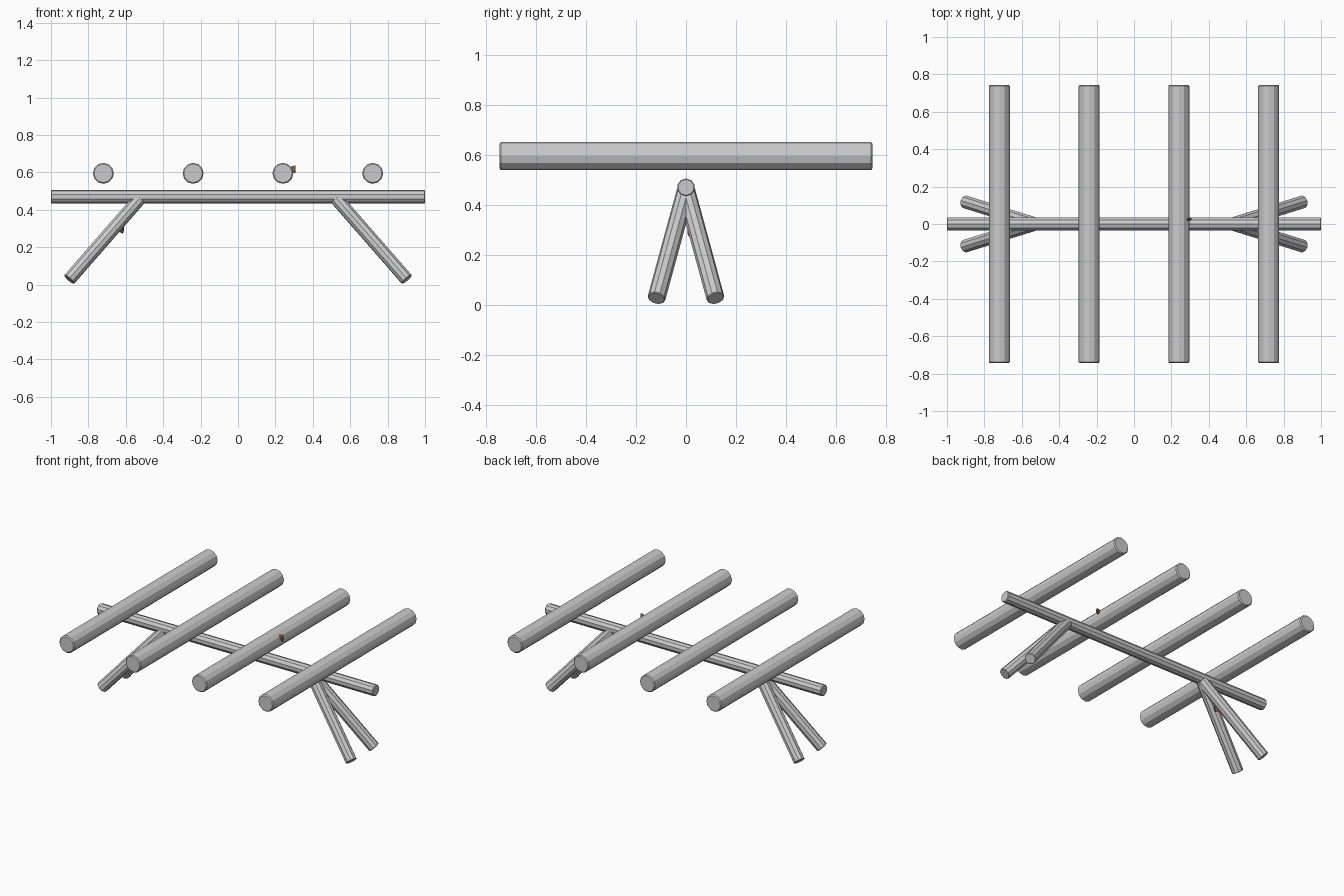
import bpy, bmesh
from mathutils import Vector

if "Cube" in bpy.data.objects:
    bpy.data.objects.remove(bpy.data.objects["Cube"])

bark = bpy.data.materials.new("twig_brown")
bark.diffuse_color = (0.25, 0.10, 0.05, 1)
bark.use_nodes = True
bark.node_tree.nodes["Principled BSDF"].inputs["Base Color"].default_value = bark.diffuse_color


def pole(name, a, b, r1, sides, r2=None, up=(0, 0, 1), bevel=0.0, flat=1.0, mat=None):
    """Closed faceted prism from a to b, a corner pointing along 'up'."""
    a, b = Vector(a), Vector(b)
    axis = (b - a).normalized()
    side = axis.cross(Vector(up)).normalized()
    top = side.cross(axis).normalized()
    bm = bmesh.new()
    bmesh.ops.create_cone(bm, cap_ends=True, segments=sides, radius1=r1,
                          radius2=r1 if r2 is None else r2, depth=(b - a).length)
    if bevel:
        rim = [e for e in bm.edges if abs(e.verts[0].co.z - e.verts[1].co.z) < 1e-6]
        bmesh.ops.bevel(bm, geom=rim, offset=bevel, segments=1, affect='EDGES')
    mid = (a + b) / 2
    for v in bm.verts:
        x, y, z = v.co
        v.co = mid + side * x * flat + top * y + axis * z
    bmesh.ops.recalc_face_normals(bm, faces=bm.faces)
    me = bpy.data.meshes.new(name)
    bm.to_mesh(me)
    bm.free()
    ob = bpy.data.objects.new(name, me)
    bpy.context.collection.objects.link(ob)
    if mat:
        me.materials.append(mat)
    return ob


# Long horizontal beam
pole("beam", (-1, 0, 0.47), (1, 0, 0.47), 0.036, 10, bevel=0.004)

# Cross logs above the beam
for i, x in enumerate((-0.72, -0.24, 0.24, 0.72)):
    pole(f"cross_log_{i + 1}", (x, -0.744, 0.595), (x, 0.744, 0.595), 0.056, 12, bevel=0.006)

# Splayed legs, two at each end
for sx in (-1, 1):
    for sy in (-1, 1):
        pole(f"leg_{'right' if sx > 0 else 'left'}_{'back' if sy > 0 else 'front'}",
             (sx * 0.525, 0, 0.46), (sx * 0.903, sy * 0.118, 0.027), 0.036, 10, bevel=0.003)

# Small brown twig stubs, flattened and flaring outwards
pole("log_twig", (0.27, 0.025, 0.617), (0.308, 0.025, 0.617), 0.011, 6, r2=0.021, flat=0.4, mat=bark)
pole("leg_twig", (-0.65, 0.03, 0.30), (-0.613, 0.012, 0.292), 0.011, 6, r2=0.02, flat=0.4, mat=bark)
